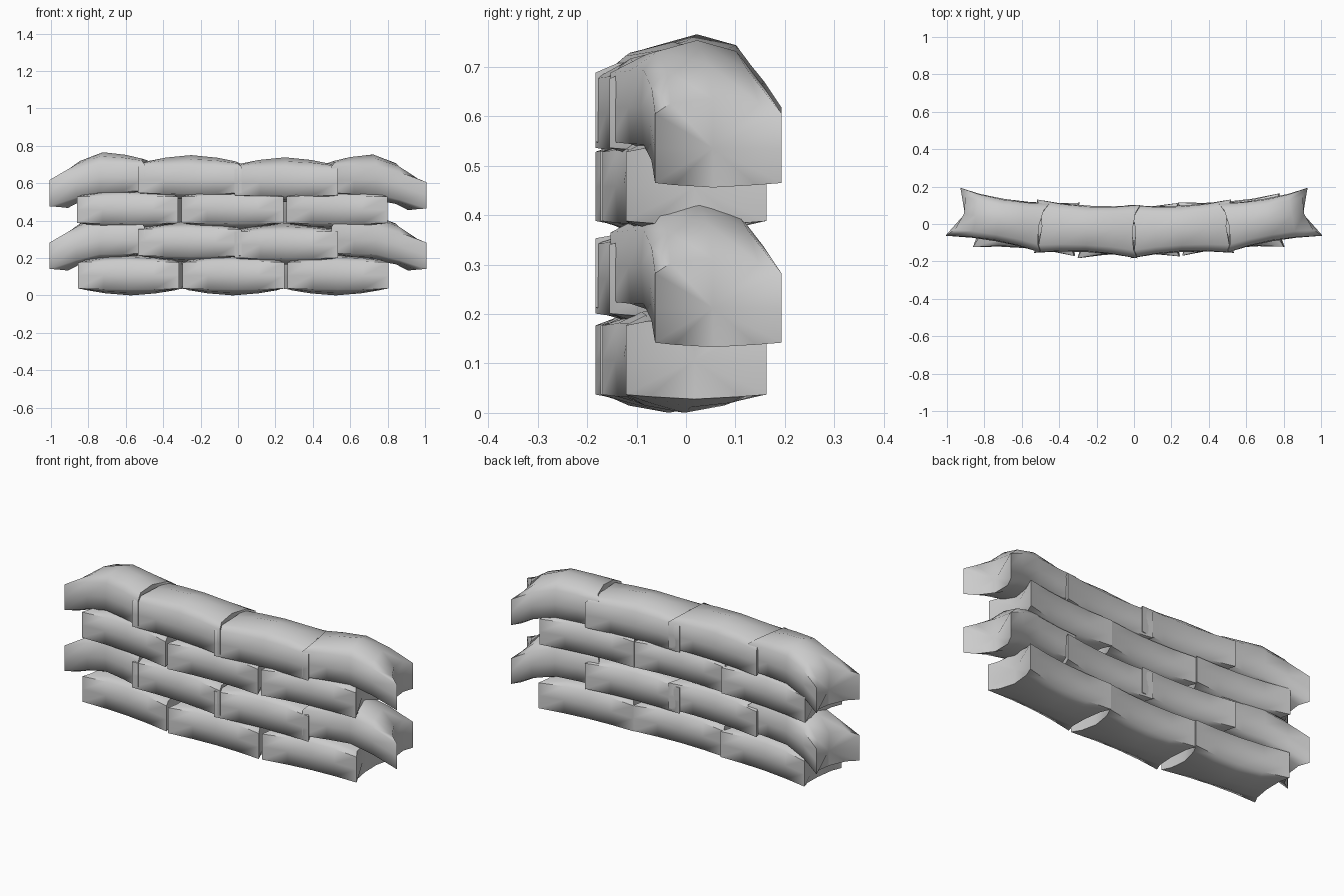
import bpy, bmesh, math
from mathutils import Matrix

if "Cube" in bpy.data.objects:
    bpy.data.objects.remove(bpy.data.objects["Cube"])

# position along bag, side half width, edge width factor, edge height, shoulder height, crown height
SECTIONS = [(-1, .143, 1, .070, .078, .086), (-.5, .128, .97, .074, .091, .104), (0, .124, .95, .075, .097, .116),
            (.5, .128, .97, .074, .091, .104), (1, .143, 1, .070, .078, .086)]


def sandbag(name, x, y, z, half_len, angle, w=1.0, crown=1.0, droop=(0, 0), side=0):
    """Pillow-shaped bag with flared corners; side = +1/-1 droops that end."""
    bm = bmesh.new()
    rings = []
    for u, hw, f, edge, shoulder, top in SECTIONS:
        hw *= w
        outer = side * u > .9
        d = droop[1] if outer else droop[0] if side * u > .4 else 0
        # upper half then lower half: width, height, amount pulled in at the ends
        section = [(-1, 0, 0), (-f, edge, 0), (-.7, shoulder * crown, .65), (0, top * crown, 1),
                   (.7, shoulder * crown, .65), (f, edge, 0), (1, 0, 0), (f, -edge, 0),
                   (.65, -shoulder * .95, .65), (0, -top * .92, 1), (-.65, -shoulder * .95, .65), (-f, -edge, 0)]
        pull = (.06 if outer else .035) * u if abs(u) == 1 else 0
        skew = .13 * u if outer else 0
        rings.append([bm.verts.new((u * half_len - pull * p - skew * abs(u) * s * hw * side * side,
                                    s * hw, h - d)) for s, h, p in section])
    n = len(rings[0])
    for a, b in zip(rings, rings[1:]):
        for i in range(n):
            j = (i + 1) % n
            bm.faces.new((a[i], a[j], b[j], b[i]))
    # hollowed end caps
    for ring, u in ((rings[0], -1), (rings[-1], 1)):
        d = droop[1] if side == u else 0
        c = bm.verts.new((u * (half_len - (.065 if side == u else .04)), 0, -d))
        for i in range(n):
            bm.faces.new((ring[i], ring[(i + 1) % n], c))
    bmesh.ops.recalc_face_normals(bm, faces=bm.faces)
    bm.transform(Matrix.Translation((x, y, z)) @ Matrix.Rotation(math.radians(angle), 4, 'Z'))
    me = bpy.data.meshes.new(name)
    bm.to_mesh(me)
    bm.free()
    ob = bpy.data.objects.new(name, me)
    bpy.context.collection.objects.link(ob)
    bpy.context.view_layer.objects.active = ob
    ob.select_set(True)
    bpy.ops.object.shade_smooth_by_angle(angle=math.radians(68))
    ob.select_set(False)


# courses of three bags
for row, z, shift in (("bottom", .107, 0), ("third", .458, -.005)):
    for i, (x, y, a) in enumerate(((-.573, -.005, -5), (-.027, -.035, 1), (.522, -.003, 5))):
        sandbag(f"{row}_sandbag_{i + 1}", x + shift, y, z, .272, a)

# courses of four bags with drooping outer ends
for row, z, crown in (("second", .283, 1.0), ("top", .618, 1.14)):
    for s, label in ((-1, "left"), (1, "right")):
        dz = -.012 if s > 0 else 0
        sandbag(f"{row}_inner_sandbag_{label}", s * .251, -.026, z + dz, .277, 3 * s, crown=crown)
        sandbag(f"{row}_end_sandbag_{label}", s * .722, .022, z + .012 + dz * (row == "top"), .25, 10 * s,
                w=.93, crown=1.17, droop=(.033, .083), side=s)
